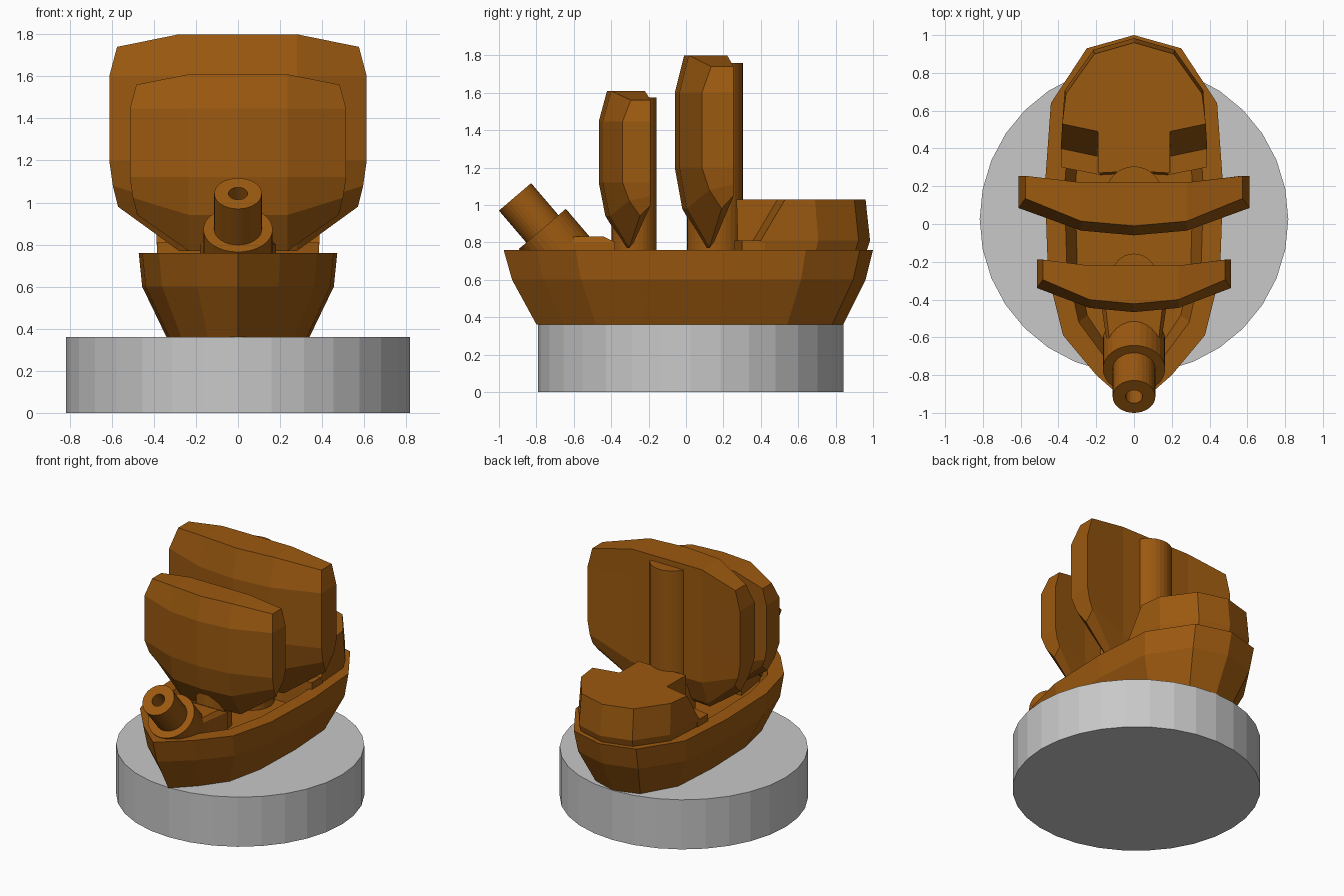
import bpy, math
from mathutils import Matrix

if "Cube" in bpy.data.objects:
    bpy.data.objects.remove(bpy.data.objects["Cube"])


def material(name, rgb):
    m = bpy.data.materials.new(name)
    m.diffuse_color = (*rgb, 1)
    m.use_nodes = True
    m.node_tree.nodes["Principled BSDF"].inputs["Base Color"].default_value = m.diffuse_color
    return m


WOOD = material("brown", (0.33, 0.10, 0.005))
STONE = material("light grey", (0.58, 0.58, 0.58))


def make(name, verts, faces, mat):
    me = bpy.data.meshes.new(name)
    me.from_pydata(verts, [], faces)
    me.materials.append(mat)
    ob = bpy.data.objects.new(name, me)
    bpy.context.collection.objects.link(ob)
    return ob


def loft(name, rings, mat):
    """Skin a stack of equal-length counter-clockwise rings, capping both ends."""
    n = len(rings[0])
    verts = [p for r in rings for p in r]
    faces = [tuple(reversed(range(n))), tuple(range(len(verts) - n, len(verts)))]
    for k in range(len(rings) - 1):
        for i in range(n):
            j = (i + 1) % n
            faces.append((k * n + i, k * n + j, k * n + n + j, k * n + n + i))
    return make(name, verts, faces, mat)


def mirror(half, z, sx=1, sy=1, dy=0):
    """Close a half outline across x = 0 at height z."""
    pts = half + [(-x, y) for x, y in reversed(half) if x > 0]
    return [(x * sx, y * sy + dy, z) for x, y in pts]


def lathe(name, profile, mat, n=32):
    return loft(name, [[(r * math.cos(2 * math.pi * i / n), r * math.sin(2 * math.pi * i / n), z)
                        for i in range(n)] for r, z in profile], mat)


# Round base
base = lathe("base", [(0.817, 0), (0.817, 0.36)], STONE)
base.location.y = 0.025

# Hull with a sunken deck
HULL = [(0, -0.975), (0.2, -0.80), (0.375, -0.59), (0.455, -0.27), (0.472, 0.2),
        (0.44, 0.64), (0.25, 0.93), (0, 1.0)]
loft("hull", [mirror(HULL, 0.36, 0.72, 0.83, 0.01),
              mirror(HULL, 0.60, 0.965, 0.957, 0.003),
              mirror(HULL, 0.76),
              mirror(HULL, 0.76, 0.78, 0.88),
              mirror(HULL, 0.63, 0.66, 0.82)], WOOD)


# Quarterdeck with a ramp notch on each side
def deck_outline(ramp):
    return [(0, 0.28), (0.19, 0.27), (0.19, 0.49 - ramp), (0.38, 0.53 - ramp),
            (0.36, 0.69), (0.21, 0.90), (0, 0.96)]


loft("quarterdeck", [mirror(deck_outline(0.14), 0.62, 0.94, 0.96),
                     mirror(deck_outline(0.14), 0.81, 1.02, 1.025),
                     mirror(deck_outline(0), 1.03)], WOOD)

# Low step at the foot of each ramp
for side, s in (("left", -1), ("right", 1)):
    quad = [(0.18, 0.26), (0.385, 0.30), (0.385, 0.42), (0.18, 0.42)]
    if s < 0:
        quad.reverse()
    loft(side + "_step", [[(s * x, y, z) for x, y in quad] for z in (0.62, 0.81)], WOOD)

# Masts
for name, y, r, top in (("main_mast", 0.155, 0.15, 1.76), ("fore_mast", -0.277, 0.12, 1.575)):
    lathe(name, [(r, 0.62), (r, top)], WOOD).location.y = y

# Billowing sails: each row is (z, outer z, outer x, front y)
ROWS = [(0.77, 0.98, 0.57, 0.10), (0.98, 1.08, 0.595, -0.02), (1.2, 1.2, 0.612, -0.06),
        (1.6, 1.6, 0.612, -0.06), (1.8, 1.74, 0.575, -0.01)]


def sail(name, sx, sy, sz, y_back):
    def place(x, y, z):
        return (x * sx, y_back + (y - 0.22) * sy, 0.77 + (z - 0.77) * sz)

    rings = []
    for k, (z, zo, xo, yf) in enumerate(ROWS):
        ye = min(yf + 0.145, 0.19)
        front = [(-xo, ye, zo), (-0.28, yf + 0.025, z), (0, yf, z), (0.28, yf + 0.025, z), (xo, ye, zo)]
        yb, zb = (0.15, 0.80) if k == 0 else (0.22, z)
        zbo = 1.05 if k == 0 else max(zo, 1.11)
        back = [(xo, 0.255, zbo), (0.28, yb, zb), (0, yb, zb), (-0.28, yb, zb), (-xo, 0.255, zbo)]
        rings.append([place(*p) for p in front + back])
    ob = loft(name, rings, WOOD)
    # replace the end caps by strips so the curved ends stay clean
    me = ob.data
    verts = [tuple(v.co) for v in me.vertices]
    faces = [tuple(p.vertices) for p in me.polygons][2:]
    t = len(verts) - 10
    for i in range(4):
        faces.append((t + i, t + i + 1, t + 8 - i, t + 9 - i))
        faces.append((9 - i, 8 - i, i + 1, i))
    me.clear_geometry()
    me.from_pydata(verts, [], faces)


sail("main_sail", 1, 1, 1, 0.22)
sail("fore_sail", 0.84, 0.88, 0.815, -0.22)

# Cannon mount
loft("cannon_mount", [[(-0.13, -0.72, 0.62), (0.13, -0.72, 0.62), (0.18, -0.38, 0.62), (-0.18, -0.38, 0.62)],
                      [(-0.13, -0.72, 0.80), (0.13, -0.72, 0.80), (0.18, -0.38, 0.80), (-0.18, -0.38, 0.80)],
                      [(-0.12, -0.70, 0.83), (0.12, -0.70, 0.83), (0.15, -0.44, 0.83), (-0.15, -0.44, 0.83)]], WOOD)

# Tilted cannon with collar and bore
cannon = lathe("cannon", [(0.165, -0.24), (0.165, 0), (0.113, 0), (0.113, 0.225),
                          (0.045, 0.225), (0.045, 0.10)], WOOD)
cannon.matrix_world = Matrix.Translation((0, -0.768, 0.872)) @ Matrix.Rotation(math.radians(40.5), 4, 'X')
